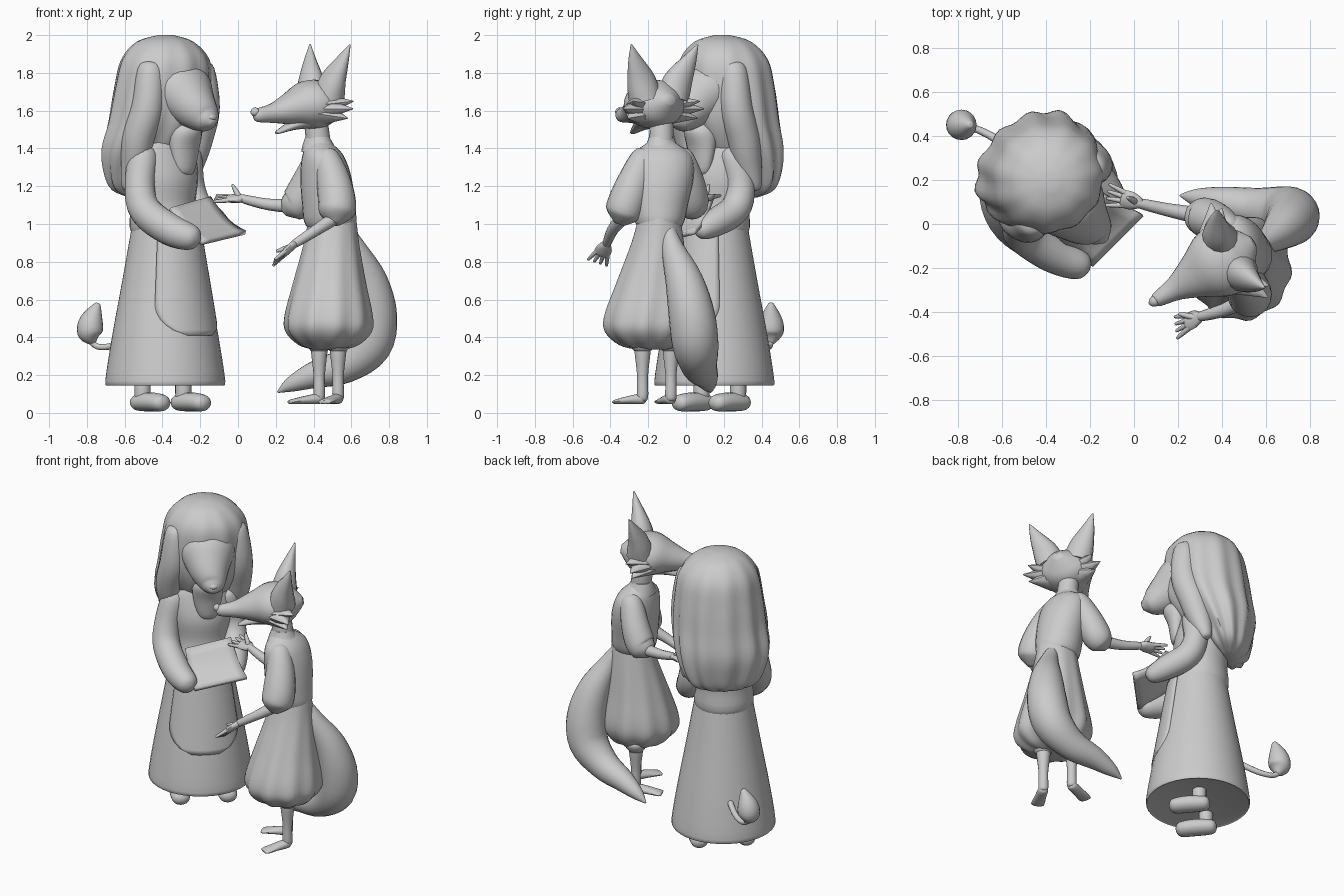
import bpy, bmesh, math
from mathutils import Vector, Matrix

I = Matrix.Identity(4)
A = Matrix.Translation((-0.385, 0.15, 0)) @ Matrix.Rotation(math.radians(42), 4, 'Z')   # maned figure
F = Matrix.Translation((0.41, -0.16, 0)) @ Matrix.Rotation(math.radians(-59), 4, 'Z')   # fox head


def finish(name, bm, mat=I, angle=50):
    bmesh.ops.recalc_face_normals(bm, faces=bm.faces)
    me = bpy.data.meshes.new(name)
    bm.to_mesh(me)
    bm.free()
    me.transform(mat)
    ob = bpy.data.objects.new(name, me)
    bpy.context.collection.objects.link(ob)
    bpy.context.view_layer.objects.active = ob
    bpy.ops.object.select_all(action='DESELECT')
    ob.select_set(True)
    bpy.ops.object.shade_smooth_by_angle(angle=math.radians(angle))
    return ob


def catmull(rows, n=4):
    out, last = [], len(rows) - 1
    for i in range(last):
        p = [rows[max(i - 1, 0)], rows[i], rows[i + 1], rows[min(i + 2, last)]]
        for k in range(n):
            t = k / n
            out.append([0.5 * (2 * b + (c - a) * t + (2 * a - 5 * b + 4 * c - d) * t * t
                               + (3 * b - a - 3 * c + d) * t ** 3) for a, b, c, d in zip(*p)])
    return out + [list(rows[-1])]


def loft(name, rows, mat=I, flat=False, up=(0, 0, 1), seg=20, lobes=(0, 0), round_ends=True, n=4):
    """Skin of elliptical rings; each row is x, y, z, side radius[, up radius]."""
    rows = [list(r) if len(r) == 5 else list(r) + [r[3]] for r in rows]
    if round_ends:
        def cap(e, nxt):
            d = (Vector(e[:3]) - Vector(nxt[:3])).normalized() * min(e[3], e[4]) * 0.6
            return [e[0] + d.x, e[1] + d.y, e[2] + d.z, e[3] * 0.3, e[4] * 0.3]
        rows = [cap(rows[0], rows[1])] + rows + [cap(rows[-1], rows[-2])]
    rows = catmull(rows, n)
    bm, rings = bmesh.new(), []
    for i, r in enumerate(rows):
        c = Vector(r[:3])
        t = (Vector(rows[min(i + 1, len(rows) - 1)][:3]) - Vector(rows[max(i - 1, 0)][:3])).normalized()
        s = Vector((1, 0, 0)) if flat else t.cross(Vector(up)).normalized()
        o = Vector((0, 1, 0)) if flat else s.cross(t)
        ring, f = [], i / len(rows)
        for k in range(seg):
            a = 2 * math.pi * k / seg
            m = 1 + lobes[1] * f * math.cos(lobes[0] * a + 2 * f)
            ring.append(bm.verts.new(c + s * math.cos(a) * max(r[3], .002) * m + o * math.sin(a) * max(r[4], .002) * m))
        rings.append(ring)
    for a, b in zip(rings, rings[1:]):
        for k in range(seg):
            bm.faces.new((a[k], a[(k + 1) % seg], b[(k + 1) % seg], b[k]))
    bm.faces.new(rings[0])
    bm.faces.new(rings[-1])
    return finish(name, bm, mat)


def sheet(name, func, nu, nv, thick, mat=I):
    bm = bmesh.new()
    g = [[bm.verts.new(func(u / nu, v / nv)) for u in range(nu + 1)] for v in range(nv + 1)]
    for v in range(nv):
        for u in range(nu):
            bm.faces.new((g[v][u], g[v][u + 1], g[v + 1][u + 1], g[v + 1][u]))
    ob = finish(name, bm, mat)
    m = ob.modifiers.new("thickness", 'SOLIDIFY')
    m.thickness, m.offset = thick, 0
    return ob


def hand(name, w, d, s, thumb_dir):
    w, d, s = Vector(w), Vector(d).normalized(), Vector(s).normalized()
    nrm = d.cross(s)
    loft(name + "_palm", [(*w, .024, .02), (*(w + d * .04), .042, .02), (*(w + d * .085), .04, .017)], up=nrm, seg=12)
    for k in (-1, -.33, .33, 1):
        loft(name + "_finger", [(*(w + d * .07 + s * k * .028), .013), (*(w + d * .15 + s * k * .05), .008)], up=nrm, seg=8)
    t = Vector(thumb_dir)
    loft(name + "_thumb", [(*(w + d * .02), .015), (*(w + d * .04 + t * .5), .014), (*(w + d * .06 + t), .008)], up=nrm, seg=8)


# ---- Maned figure: dress, apron, torso ----
loft("long_skirt", [(0, 0, .15, .305), (0, 0, .17, .318), (0, 0, .4, .283), (0, 0, .7, .228), (0, 0, 1.0, .175)],
     A, flat=True, seg=40, round_ends=False)


def apron(u, v):
    a = (u - .5) * 1.9 * math.sqrt(1 - max(0, .3 - v) ** 2 / .1)
    z = .41 + .57 * v
    r = .322 - (z - .15) * .168
    return (math.sin(a) * r, -math.cos(a) * r, z)


sheet("apron", apron, 16, 20, .015, A)
loft("bodice", [(0, .01, .95, .175, .17), (0, .02, 1.1, .18, .16), (0, .02, 1.25, .2, .17), (0, .04, 1.4, .2, .15),
                (.02, .04, 1.5, .13, .12), (.03, .03, 1.62, .13, .13)], A, flat=True, seg=28)

# ---- Maned figure: head and hair ----
loft("mane", [(.03, .03, 2.0, .04), (.03, .035, 1.965, .15), (.035, .04, 1.87, .235, .23), (.035, .055, 1.72, .265, .25),
              (.03, .08, 1.55, .28, .25), (.02, .135, 1.4, .285, .215), (.02, .18, 1.27, .25, .15),
              (.02, .2, 1.18, .19, .1), (.02, .2, 1.14, .08, .04)], A, flat=True, seg=64, lobes=(11, .07), round_ends=False)
loft("muzzle", [(.03, -.08, 1.72, .17, .15), (.03, -.19, 1.625, .13, .125), (.04, -.27, 1.565, .085, .085),
                (.04, -.31, 1.545, .055, .05)], A, seg=24)
loft("nose_pad", [(.04, -.31, 1.575, .035, .02), (.04, -.335, 1.56, .025, .015)], A, seg=12)
for s in (-1, 1):
    loft("front_lock", [(.03 + s * .18, -.05, 1.82, .07), (.03 + s * .2, -.05, 1.62, .085), (.02 + s * .21, 0, 1.46, .085),
                        (.02 + s * .2, .04, 1.33, .075), (.02 + s * .21, .08, 1.2, .04)], A, up=(0, 1, 0))
loft("beard", [(.03, -.12, 1.5, .09), (.03, -.12, 1.4, .09, .06), (.03, -.12, 1.28, .06, .04)], A, flat=True)

# ---- Maned figure: sleeves and held sheet ----
loft("right_sleeve", [(-.5, .04, 1.37, .075), (-.52, -.01, 1.2, .08), (-.49, -.06, 1.07, .085),
                      (-.36, -.14, .97, .085), (-.24, -.19, .925, .065)], up=(.7, .7, .1))
loft("left_sleeve", [(-.27, .25, 1.37, .075), (-.25, .29, 1.2, .075), (-.21, .26, 1.08, .08),
                     (-.13, .16, 1.01, .075), (-.07, .08, .965, .05)], up=(.7, .7, .1))
C = [Vector(p) for p in ((-.19, -.19, .9), (.04, .04, .955), (-.15, .14, 1.14), (-.36, -.05, 1.08))]
sheet("held_sheet", lambda u, v: C[0].lerp(C[1], u).lerp(C[3].lerp(C[2], u), v) - Vector((0, 0, .03 * math.sin(math.pi * v))),
      6, 6, .025)

# ---- Maned figure: feet and tufted tail ----
for s in (-1, 1):
    x = s * .145 + .01
    loft("shoe", [(x, .07, .055, .05, .042), (x, -.04, .058, .06, .05), (x, -.13, .052, .052, .042)], A)
    loft("ankle", [(x, .03, .06, .04), (x, .03, .2, .04)], A, flat=True, seg=14)
loft("thin_tail", [(-.55, .33, .42, .018), (-.65, .4, .36, .018), (-.74, .44, .35, .016), (-.79, .45, .39, .016)], seg=10)
loft("tail_tuft", [(-.77, .45, .37, .02), (-.785, .45, .42, .065), (-.775, .45, .49, .062), (-.745, .45, .57, .02)],
     up=(0, 1, 0))

# ---- Fox: head ----
loft("fox_head", [(0, .11, 1.65, .09, .075), (0, .05, 1.64, .15, .12), (0, -.05, 1.63, .16, .128), (0, -.15, 1.61, .108, .09),
                  (0, -.26, 1.587, .056, .053), (0, -.36, 1.575, .032, .035)], F, seg=24)
loft("fox_nose", [(0, -.365, 1.595, .024), (0, -.385, 1.59, .02)], F, seg=12)
loft("lower_jaw", [(0, -.04, 1.56, .09, .05), (0, -.15, 1.52, .05, .025), (0, -.235, 1.485, .018, .01)], F, seg=14)
for s in (-1, 1):
    loft("pointed_ear", [(s * .085, .03, 1.67, .088, .085), (s * .115, .04, 1.76, .08, .065), (s * .165, .065, 1.86, .044, .033),
                         (s * .205, .09, 1.95, .004)], F, up=(0, 1, 0), seg=14, round_ends=False)
    for dx, dy, z in ((.25, .08, 1.61), (.215, .07, 1.56), (.205, .11, 1.65)):
        loft("cheek_tuft", [(s * .09, .0, z * .5 + .805, .09, .06), (s * dx, dy, z, .003)], F, seg=8, round_ends=False)

# ---- Fox: neck, collar, shirt ----
loft("fox_neck", [(.44, -.13, 1.32, .06), (.41, -.13, 1.56, .06)], flat=True, seg=16)
loft("collar", [(.435, -.13, 1.38, .1, .11), (.425, -.13, 1.42, .08, .085), (.42, -.13, 1.46, .065)], flat=True,
     round_ends=False, lobes=(2, .1))
loft("shirt", [(.49, -.14, .99, .13, .12), (.48, -.14, 1.1, .14, .15), (.465, -.13, 1.25, .135, .17),
               (.45, -.13, 1.36, .11, .16), (.435, -.13, 1.42, .07, .09)], flat=True, seg=28)
loft("left_puff_sleeve", [(.465, -.22, 1.36, .065), (.505, -.27, 1.23, .09), (.525, -.315, 1.11, .1),
                          (.52, -.335, 1.05, .09)], up=(1, 0, 0))
loft("right_puff_sleeve", [(.43, -.03, 1.36, .065), (.375, .01, 1.23, .085), (.32, .03, 1.12, .09),
                           (.275, .035, 1.085, .07)], up=(0, 1, 0))

# ---- Fox: forearms and hands ----
loft("left_forearm", [(.51, -.34, 1.03, .035), (.41, -.39, .965, .03), (.3, -.42, .895, .022)], seg=12)
loft("right_forearm", [(.28, .04, 1.095, .035), (.15, .065, 1.105, .03), (.02, .095, 1.135, .022)], seg=12)
hand("left_hand", (.3, -.42, .895), (-.66, -.3, -.6), (.1, -.9, .3), (-.05, .03, .0))
hand("right_hand", (.03, .095, 1.135), (-1, .25, .0), (.15, .9, .3), (-.0, .01, .07))

# ---- Fox: gathered breeches, legs, feet ----
loft("breeches", [(.5, -.14, 1.04, .125, .11), (.495, -.15, .9, .145, .14), (.485, -.175, .7, .188, .19),
                  (.48, -.195, .52, .228, .235), (.48, -.2, .43, .222, .225), (.48, -.19, .36, .155, .16),
                  (.48, -.18, .335, .08, .08)], flat=True, seg=60, lobes=(10, .06), round_ends=False)
for x, y, tx, ty in ((.53, -.23, .46, -.37), (.43, -.08, .28, -.13)):
    loft("breeches_cuff", [(x, y, .39, .07), (x, y, .34, .055)], flat=True, seg=16)
    loft("shin", [(x, y, .36, .045), (x, y, .2, .03), (x, y, .08, .03)], flat=True, seg=14)
    loft("fox_foot", [(x, y, .075, .03, .028), ((x + tx) / 2, (y + ty) / 2, .068, .036, .022), (tx, ty, .058, .04, .012)], seg=14)

# ---- Fox: bushy tail ----
loft("bushy_tail", [(.56, -.1, 1.0, .03), (.62, -.07, .87, .06), (.69, -.01, .7, .1), (.72, .03, .52, .122),
                    (.69, .05, .36, .122), (.56, .07, .25, .095), (.4, .1, .2, .07), (.28, .12, .15, .04), (.21, .13, .11, .005)],
     up=(0, 1, 0), seg=24, round_ends=False)
